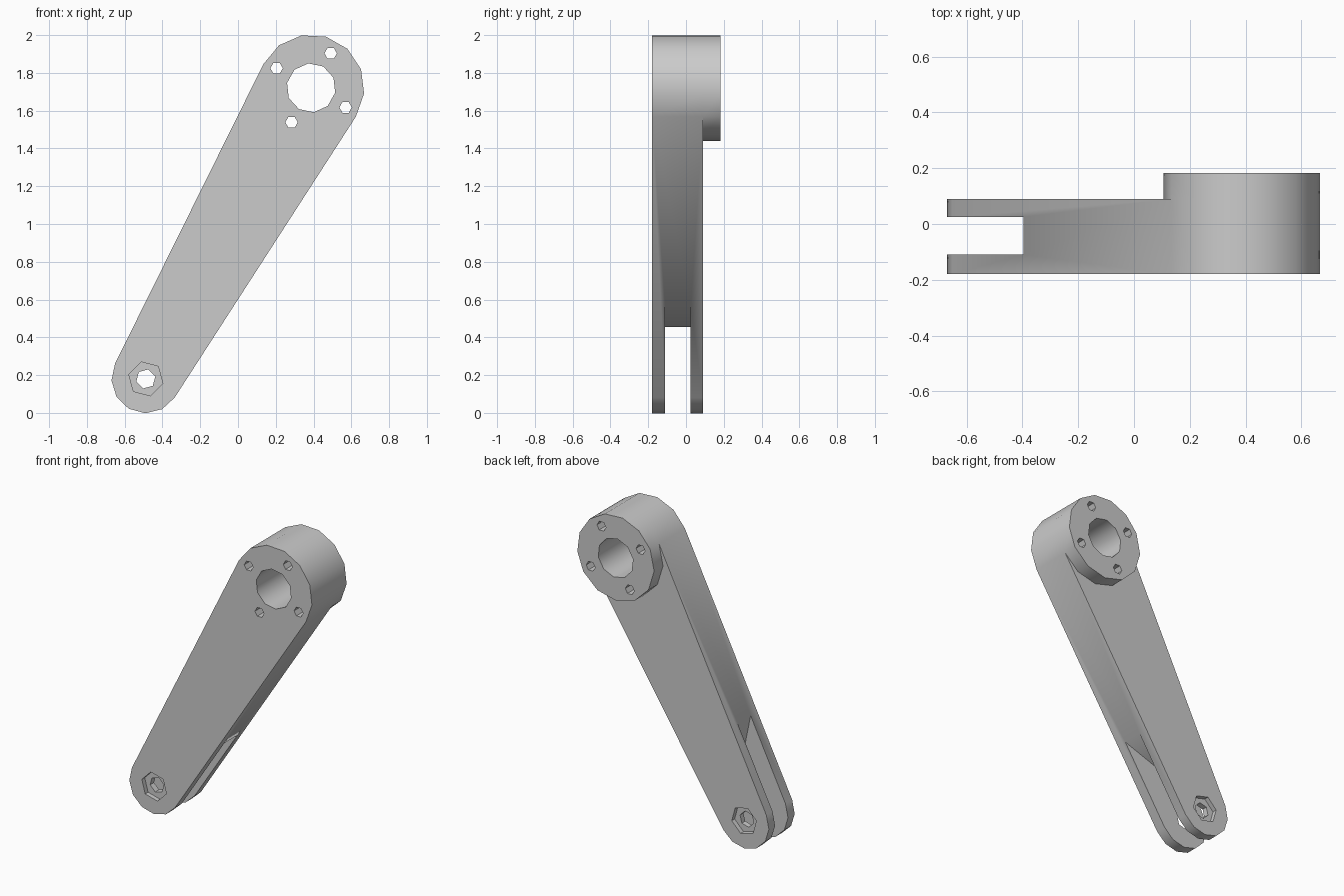
import bpy, bmesh, math
from mathutils import Vector

if "Cube" in bpy.data.objects:
    bpy.data.objects.remove(bpy.data.objects["Cube"])

# Arm axis: pin end (small) to bore end (large), in the XZ plane
PIN, BORE = Vector((-0.488, 0.18)), Vector((0.387, 1.721))
AXIS = (BORE - PIN).normalized()
SIDE = Vector((-AXIS.y, AXIS.x))
LENGTH = (BORE - PIN).length
FRONT, BACK, BOSS_BACK = -0.18, 0.09, 0.183
R_BIG, R_SMALL = 0.282, 0.182


def place(u, v, y):
    """Point at u along the arm and v across it."""
    p = PIN + AXIS * u + SIDE * v
    return Vector((p.x, y, p.y))


def arc(u, v, r, a0, a1, n):
    """n + 1 points on an arc, angles in degrees from the arm axis."""
    angles = [math.radians(a0 + (a1 - a0) * i / n) for i in range(n + 1)]
    return [(u + r * math.cos(a), v + r * math.sin(a)) for a in angles]


def finish(name, bm):
    bmesh.ops.recalc_face_normals(bm, faces=bm.faces)
    mesh = bpy.data.meshes.new(name)
    bm.to_mesh(mesh)
    bm.free()
    obj = bpy.data.objects.new(name, mesh)
    bpy.context.collection.objects.link(obj)
    return obj


def extrude(bm, faces, dy):
    """Extrude faces along y and return the new cap faces."""
    geom = bmesh.ops.extrude_face_region(bm, geom=faces, use_keep_orig=True)["geom"]
    bmesh.ops.translate(bm, verts=[g for g in geom if isinstance(g, bmesh.types.BMVert)],
                        vec=(0, dy, 0))
    return [g for g in geom if isinstance(g, bmesh.types.BMFace)]


def cut(target, points, y0, y1):
    """Cut a prism with the given (u, v) outline out of the target."""
    bm = bmesh.new()
    face = bm.faces.new([bm.verts.new(place(u, v, y0)) for u, v in points])
    extrude(bm, [face], y1 - y0)
    cutter = finish("cutter", bm)
    cutter.hide_render = True
    mod = target.modifiers.new("cut", 'BOOLEAN')
    mod.operation, mod.solver, mod.object = 'DIFFERENCE', 'EXACT', cutter
    bpy.context.view_layer.objects.active = target
    bpy.ops.object.modifier_apply(modifier=mod.name)
    bpy.data.objects.remove(cutter)


def polygon(u, v, r, n, turn=0):
    return arc(u, v, r, turn, turn + 360, n)[:-1]


# Tapered arm with a round boss standing out at the back of the large end
taper = 90 + math.degrees(math.asin((R_BIG - R_SMALL) / LENGTH))
a = taper - 180 + 90 - 90
half = 90 - math.degrees(math.asin((R_BIG - R_SMALL) / LENGTH)) + 2 * (taper - 90)
outer = arc(LENGTH, 0, R_BIG, -half, half, 7)
inner = arc(LENGTH, 0, R_BIG, half, 360 - half, 6)[1:-1]
tip = arc(0, 0, R_SMALL, half, 360 - half, 6)

bm = bmesh.new()
outer_v, inner_v, tip_v = ([bm.verts.new(place(u, v, FRONT)) for u, v in pts]
                           for pts in (outer, inner, tip))
round_face = bm.faces.new(outer_v + inner_v)
arm_face = bm.faces.new([outer_v[-1]] + tip_v + [outer_v[0]] + inner_v[::-1])
# Walls: body first, then the boss from the round part of the back
caps = extrude(bm, [round_face, arm_face], BACK - FRONT)
back = [f for f in caps if len(f.verts) > 4 and
        all(abs(v.co.y - BACK) < 1e-5 for v in f.verts)]
boss = max(back, key=lambda f: f.calc_center_median().z)
extrude(bm, [boss], BOSS_BACK - BACK)
bmesh.ops.delete(bm, geom=[boss], context='FACES_ONLY')
lever = finish("lever_arm", bm)

# Fork slot with a wedge-shaped floor
cut(lever, [(-0.4, -0.4), (0.777, -0.4), (0.317, 0), (0.777, 0.4), (-0.4, 0.4)],
    -0.11, 0.025)

# Main bore and the four bolt holes around it
cut(lever, polygon(LENGTH, 0, 0.13, 10), -0.5, 0.5)
for u, v in arc(LENGTH, 0, 0.21, 0, 270, 3):
    cut(lever, polygon(u, v, 0.033, 6), -0.5, 0.5)

# Pin hole with a hexagonal recess on both outer faces
cut(lever, polygon(0, 0, 0.052, 6, 15), -0.5, 0.5)
for y0, y1 in ((-0.3, FRONT + 0.03), (BACK - 0.03, 0.3)):
    cut(lever, polygon(0, 0, 0.093, 6, 45), y0, y1)

# Smooth the round walls, keep real edges sharp
lever.select_set(True)
bpy.context.view_layer.objects.active = lever
bpy.ops.object.shade_smooth_by_angle(angle=math.radians(40))
